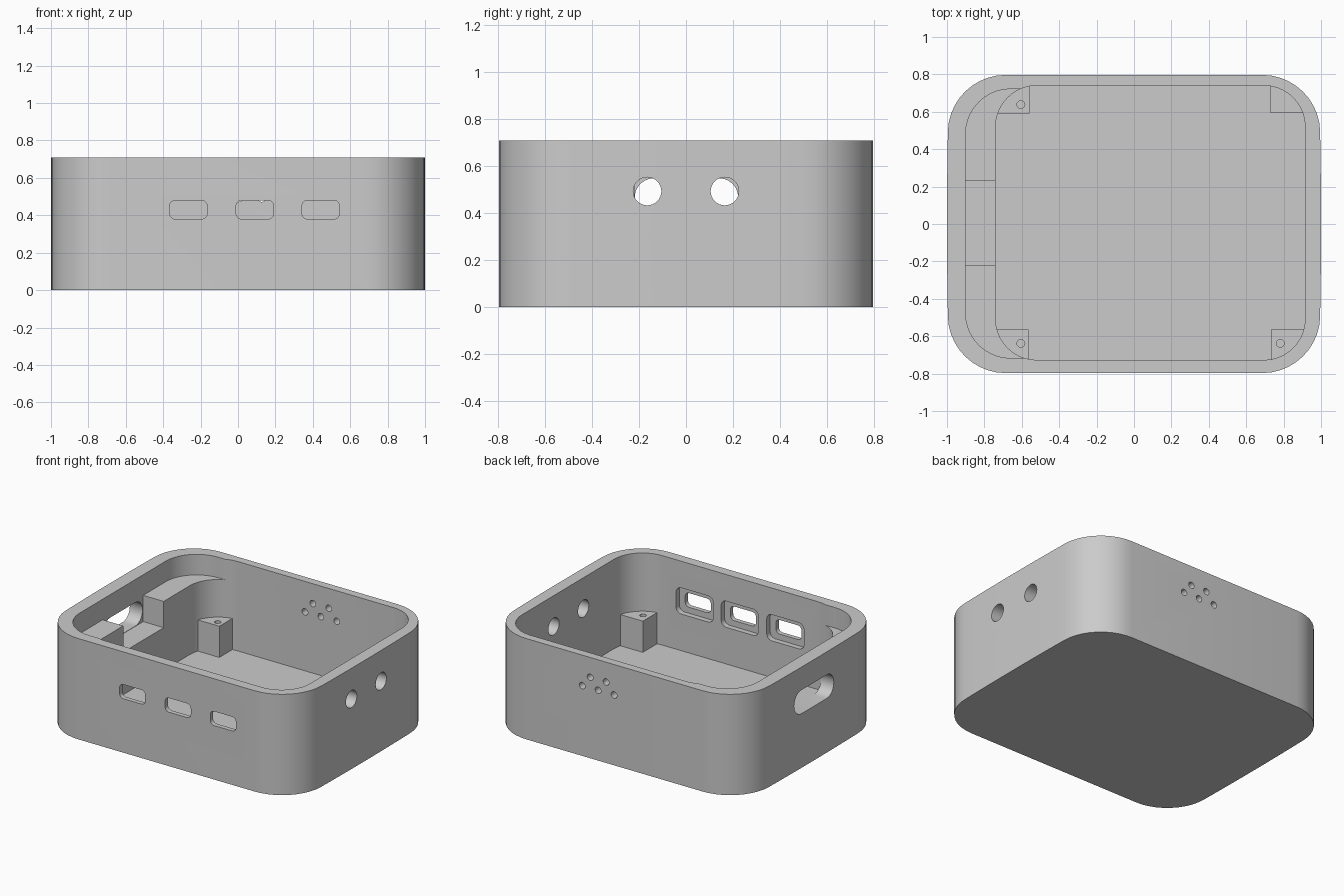
import bpy, bmesh, math

if "Cube" in bpy.data.objects:
    bpy.data.objects.remove(bpy.data.objects["Cube"], do_unlink=True)

GREY = (0.6, 0.6, 0.6, 1.0)
plastic = bpy.data.materials.new("grey_plastic")
plastic.use_nodes = True
plastic.diffuse_color = GREY
plastic.node_tree.nodes["Principled BSDF"].inputs["Base Color"].default_value = GREY


def rounded(u0, u1, v0, v1, r, seg=10):
    """Rounded rectangle outline, counter-clockwise."""
    pts = []
    corners = [(u1 - r, v1 - r), (u0 + r, v1 - r), (u0 + r, v0 + r), (u1 - r, v0 + r)]
    for k, (cu, cv) in enumerate(corners):
        for i in range(seg + 1):
            a = math.pi / 2 * (k + i / seg)
            pts.append((cu + r * math.cos(a), cv + r * math.sin(a)))
    return pts


def circle(u, v, r, n=24):
    return [(u + r * math.cos(2 * math.pi * i / n), v + r * math.sin(2 * math.pi * i / n))
            for i in range(n)]


def rect(u0, u1, v0, v1):
    return [(u0, v0), (u1, v0), (u1, v1), (u0, v1)]


def prism(name, outline, lo, hi, axis="Z"):
    """Extrude a flat outline along an axis."""
    place = {"X": lambda u, v, w: (w, u, v),
             "Y": lambda u, v, w: (u, w, v),
             "Z": lambda u, v, w: (u, v, w)}[axis]
    bm = bmesh.new()
    low = [bm.verts.new(place(u, v, lo)) for u, v in outline]
    high = [bm.verts.new(place(u, v, hi)) for u, v in outline]
    bm.faces.new(low[::-1])
    bm.faces.new(high)
    n = len(outline)
    for i in range(n):
        j = (i + 1) % n
        bm.faces.new((low[i], low[j], high[j], high[i]))
    bmesh.ops.recalc_face_normals(bm, faces=bm.faces)
    mesh = bpy.data.meshes.new(name)
    bm.to_mesh(mesh)
    bm.free()
    mesh.materials.append(plastic)
    obj = bpy.data.objects.new(name, mesh)
    bpy.context.collection.objects.link(obj)
    return obj


def activate(obj):
    bpy.ops.object.select_all(action="DESELECT")
    obj.select_set(True)
    bpy.context.view_layer.objects.active = obj


def cut(target, outline, lo, hi, axis="Z"):
    """Subtract a prism and delete the cutter."""
    cutter = prism("cutter", outline, lo, hi, axis)
    cutter.hide_render = True
    activate(target)
    mod = target.modifiers.new("cut", "BOOLEAN")
    mod.operation, mod.solver, mod.object = "DIFFERENCE", "EXACT", cutter
    bpy.ops.object.modifier_apply(modifier=mod.name)
    bpy.data.objects.remove(cutter, do_unlink=True)


def smooth(obj):
    activate(obj)
    bpy.ops.object.shade_smooth_by_angle(angle=math.radians(30))


# Outer shell outline with slightly bowed short sides
HX, HY, R, BOW, H = 0.987, 0.797, 0.3, 0.013, 0.71
outline = rounded(-HX, HX, -HY, HY, R)
quarter = len(outline) // 4
side = [(HY - R) * (2 * i / 8 - 1) for i in range(1, 8)]
outline = (outline[:2 * quarter] + [(-HX, -y) for y in side]
           + outline[2 * quarter:] + [(HX, y) for y in side])
outline = [(x + math.copysign(BOW * (1 - (y / HY) ** 2), x) if abs(x) > HX - R else x, y)
           for x, y in outline]
shell = prism("enclosure_shell", outline, 0, H)

# Main cavity, wider upper cavity above the ledge, and notch in the ledge
cut(shell, rounded(-0.74, 0.915, -0.727, 0.74, 0.22), 0.08, 1.0)
cut(shell, rounded(-0.9, 0.4, -0.717, 0.722, 0.24), 0.565, 1.1)
cut(shell, rect(-0.9, -0.6, -0.22, 0.23), 0.38, 0.9)

# Long slot in the notched end
cut(shell, rounded(-0.218, 0.222, 0.382, 0.548, 0.08), -1.2, -0.8, "X")

# Port openings in the front with larger recesses inside
for x in (-0.265, 0.09, 0.442):
    cut(shell, rounded(x - 0.1, x + 0.1, 0.38, 0.48, 0.03, 6), -1, -0.6, "Y")
    cut(shell, rounded(x - 0.145, x + 0.145, 0.338, 0.522, 0.04, 6), -0.765, -0.6, "Y")

# Two round holes in the plain end
for y in (-0.165, 0.165):
    cut(shell, circle(y, 0.493, 0.06, 32), 0.8, 1.2, "X")

# Zigzag of small vent holes in the back
for i in range(5):
    cut(shell, circle(0.003 + 0.062 * i, 0.57 if i % 2 else 0.495, 0.023, 20), 0.6, 1.0, "Y")
smooth(shell)

# Corner screw posts: inner corner, screw hole flag
posts = [("back_right", -0.56, 0.592, True), ("front_right", -0.563, -0.565, True),
         ("front_left", 0.732, -0.565, True), ("back_left", 0.727, 0.595, False)]
for name, x, y, drilled in posts:
    s = math.copysign(1, y)
    if x > 0:
        shape = [(x, y), (0.92, y), (0.92, 0.66 * s), (0.8, 0.76 * s), (x, 0.76 * s)]
    else:
        shape = [(x, y), (-0.75, y), (-0.75, 0.74 * s), (-0.7, 0.76 * s), (x, 0.76 * s)]
    post = prism(name + "_screw_post", shape, 0.04, 0.3)
    if drilled:
        cut(post, circle(-0.605 if x < 0 else 0.782, 0.638 * s, 0.021, 20), 0.14, 0.5)
    smooth(post)
